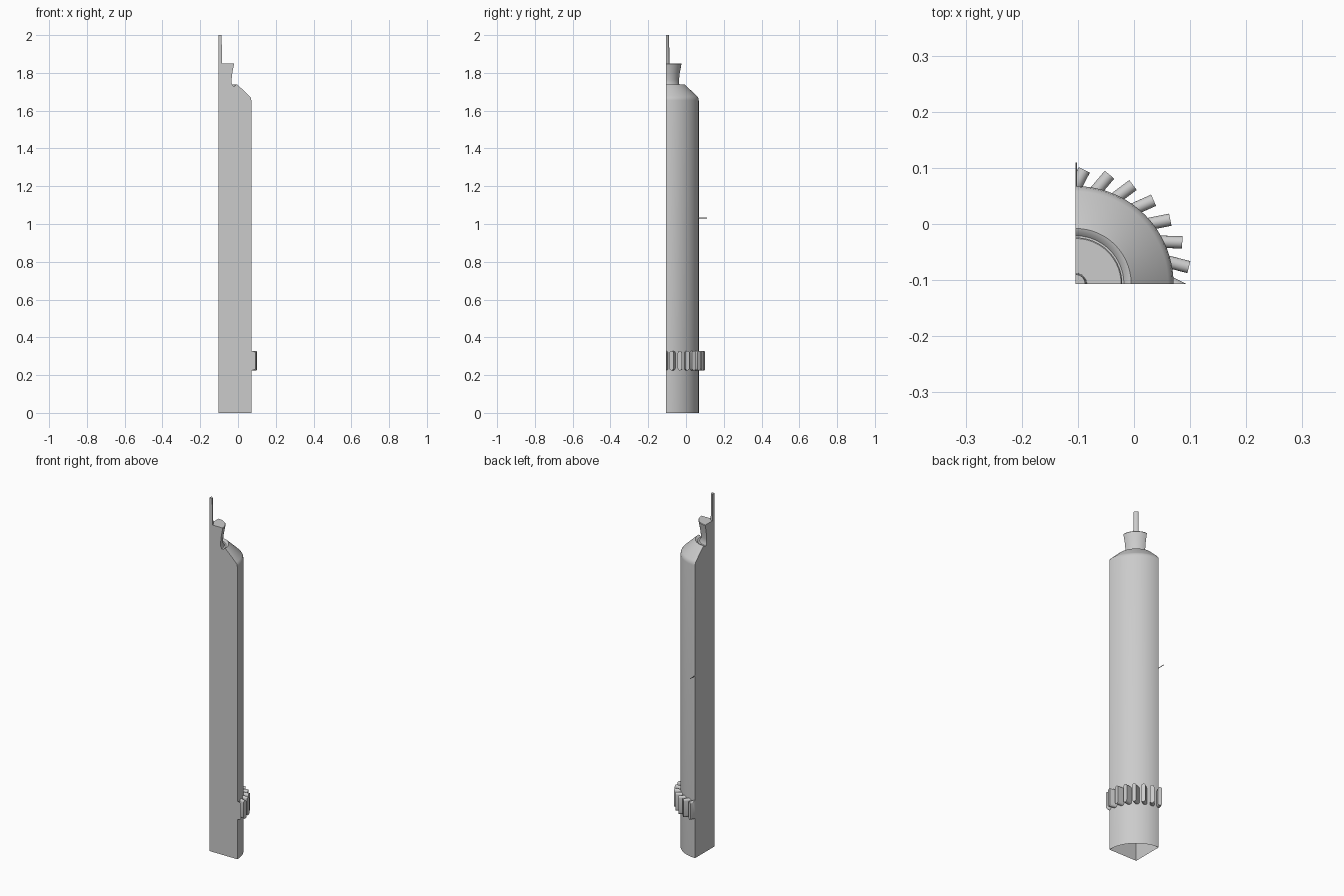
import bpy, bmesh, math
from mathutils import Matrix, Vector

cube = bpy.data.objects.get("Cube")
if cube:
    bpy.data.objects.remove(cube, do_unlink=True)

AXIS = Vector((-0.104, -0.107, 0))   # axis the quarter section is cut around

grey = bpy.data.materials.new("light_grey")
grey.use_nodes = True
grey.diffuse_color = (0.6, 0.6, 0.6, 1)
grey.node_tree.nodes["Principled BSDF"].inputs["Base Color"].default_value = (0.6, 0.6, 0.6, 1)


def finish(bm, name, angle=35):
    """Turn a bmesh into a shaded object standing on the section axis."""
    bmesh.ops.recalc_face_normals(bm, faces=bm.faces)
    mesh = bpy.data.meshes.new(name)
    bm.to_mesh(mesh)
    bm.free()
    mesh.materials.append(grey)
    obj = bpy.data.objects.new(name, mesh)
    obj.location = AXIS
    bpy.context.collection.objects.link(obj)
    bpy.ops.object.select_all(action='DESELECT')
    obj.select_set(True)
    bpy.context.view_layer.objects.active = obj
    bpy.ops.object.shade_smooth_by_angle(angle=math.radians(angle))
    return obj


def quarter_turn(name, profile, steps=32):
    """Revolve a (radius, height) profile by 90 degrees and close both cut faces.
    The last point lies on the axis; the underside stays open."""
    bm = bmesh.new()
    rings = []
    for i in range(steps + 1):
        a = math.pi / 2 * i / steps
        rings.append([bm.verts.new((r * math.cos(a), r * math.sin(a), z))
                      for r, z in profile[:-1]])
    tip = bm.verts.new((0, 0, profile[-1][1]))
    foot = bm.verts.new((0, 0, profile[0][1]))
    for lo, hi in zip(rings, rings[1:]):
        for j in range(len(lo) - 1):
            bm.faces.new((lo[j], hi[j], hi[j + 1], lo[j + 1]))
        bm.faces.new((lo[-1], hi[-1], tip))
    bm.faces.new([foot] + rings[0] + [tip])
    bm.faces.new([tip] + rings[-1][::-1] + [foot])
    return finish(bm, name)


# Casing with sloped shoulder, neck groove and flared collar
quarter_turn("casing", [
    (0.1745, 0), (0.1745, 1.655), (0.172, 1.668), (0.165, 1.677), (0.105, 1.734),
    (0.099, 1.739), (0.093, 1.737), (0.086, 1.73), (0.077, 1.731), (0.07, 1.745),
    (0.07, 1.765), (0.074, 1.8), (0.083, 1.847), (0.081, 1.85), (0, 1.85)])

# Thin rod on top
quarter_turn("top_rod", [(0.02, 1.85), (0.017, 2.0), (0, 2.0)], 12)


def clip_to_quarter(bm):
    """Cut away what lies beyond the two section planes and cap the cuts."""
    for normal in ((-1, 0, 0), (0, -1, 0)):
        cut = bmesh.ops.bisect_plane(
            bm, geom=bm.verts[:] + bm.edges[:] + bm.faces[:],
            plane_co=(0, 0, 0), plane_no=normal, clear_outer=True)
        edges = [e for e in cut["geom_cut"] if isinstance(e, bmesh.types.BMEdge)]
        if edges:
            bmesh.ops.holes_fill(bm, edges=edges)


# Ring of slanted teeth: round-ended slabs pushed outward
SPACING, SLANT = math.tau / 28, math.radians(23)
HALF, LOW, HIGH, DEPTH = 0.011, 0.225, 0.328, 0.046
for k in range(-1, 7):
    bm = bmesh.new()
    outline = []
    for i in range(18):
        a = math.pi * (i % 9) / 8 + (math.pi if i > 8 else 0)
        centre = HIGH - HALF if i < 9 else LOW + HALF
        outline.append(bm.verts.new((0, HALF * math.cos(a), centre + HALF * math.sin(a))))
    end = bm.faces.new(outline)
    ext = bmesh.ops.extrude_face_region(bm, geom=[end])
    moved = [v for v in ext["geom"] if isinstance(v, bmesh.types.BMVert)]
    bmesh.ops.translate(bm, verts=moved, vec=(-DEPTH, 0, 0))
    if end.is_valid and len(bm.faces) < 20:
        bm.faces.new(outline)
    angle = math.radians(8.5) + k * SPACING
    place = Matrix.Translation((0.204 * math.cos(angle), 0.204 * math.sin(angle), 0))
    bm.transform(place @ Matrix.Rotation(angle - SLANT, 4, 'Z'))
    clip_to_quarter(bm)
    finish(bm, f"tooth_{k + 2}")

# Fine needle standing out of the back of the casing
bm = bmesh.new()
bmesh.ops.create_cone(bm, cap_ends=True, segments=12, radius1=0.002, radius2=0.002, depth=0.05)
bm.transform(Matrix.Translation((0, 0.192, 1.032)) @ Matrix.Rotation(math.pi / 2, 4, 'X'))
clip_to_quarter(bm)
finish(bm, "needle")
